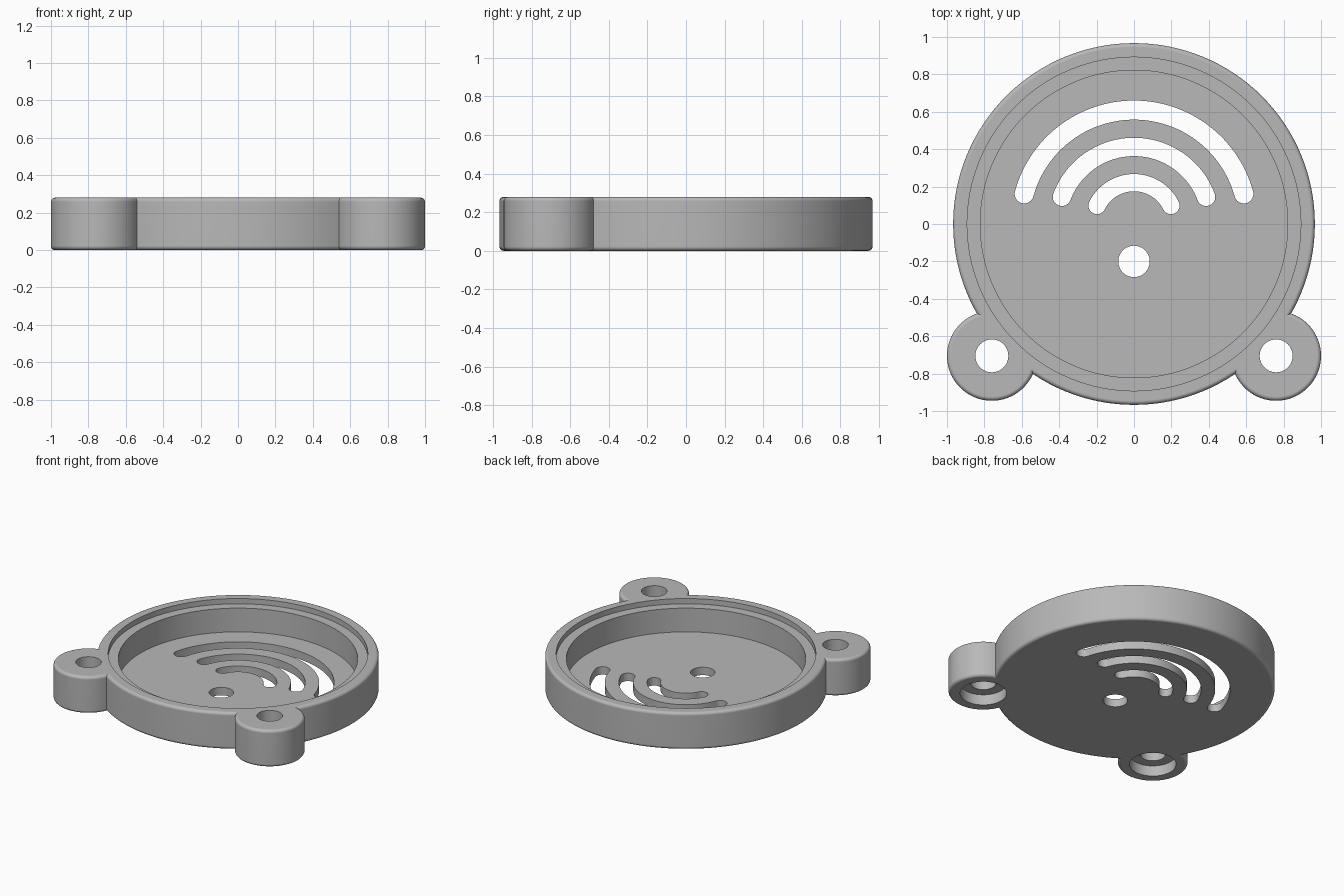
import bpy, bmesh, math
from math import cos, sin, pi

if "Cube" in bpy.data.objects:
    bpy.data.objects.remove(bpy.data.objects["Cube"], do_unlink=True)

HEIGHT = 0.28
FILLET = 0.022
FLOOR = 0.06
EAR = (0.76, -0.705)

grey = bpy.data.materials.new("matte grey")
grey.use_nodes = True
colour = (0.48, 0.48, 0.48, 1)
grey.diffuse_color = colour
grey.node_tree.nodes["Principled BSDF"].inputs["Base Color"].default_value = colour


def finish(bm, name):
    bmesh.ops.recalc_face_normals(bm, faces=bm.faces)
    mesh = bpy.data.meshes.new(name)
    bm.to_mesh(mesh)
    bm.free()
    mesh.materials.append(grey)
    obj = bpy.data.objects.new(name, mesh)
    bpy.context.collection.objects.link(obj)
    return obj


def stack(name, profile, centre=(0, 0), segments=128):
    """Closed round solid from (radius, z) rings, bottom to top."""
    bm = bmesh.new()
    rings = [[bm.verts.new((centre[0] + r * cos(2 * pi * i / segments),
                            centre[1] + r * sin(2 * pi * i / segments), z))
              for i in range(segments)] for r, z in profile]
    for low, high in zip(rings, rings[1:]):
        for i in range(segments):
            j = (i + 1) % segments
            bm.faces.new((low[i], low[j], high[j], high[i]))
    bm.faces.new(rings[0][::-1])
    bm.faces.new(rings[-1])
    return finish(bm, name)


def rounded(radius, steps=5):
    """Profile of a cylinder with both rims filleted."""
    arc = [(radius - FILLET * (1 - sin(a)), FILLET * (1 - cos(a)))
           for a in (pi / 2 * i / steps for i in range(steps + 1))]
    return arc + [(r, HEIGHT - z) for r, z in reversed(arc)]


def arc_slot(name, radius, half_width, start):
    """Curved prism with round ends, symmetric about the y axis."""
    end = pi - start
    def sweep(a, b, n):
        return [a + (b - a) * i / n for i in range(n + 1)]
    outline = [((radius + half_width) * cos(a), (radius + half_width) * sin(a))
               for a in sweep(start, end, 48)]
    for angle, inner_first in ((end, False), (start, True)):
        cx, cy = radius * cos(angle), radius * sin(angle)
        first = angle + pi if inner_first else angle
        outline += [(cx + half_width * cos(a), cy + half_width * sin(a))
                    for a in sweep(first, first + pi, 12)[1:-1]]
        if not inner_first:
            inner = radius - half_width
            outline += [(inner * cos(a), inner * sin(a)) for a in sweep(end, start, 48)]
    bm = bmesh.new()
    face = bm.faces.new([bm.verts.new((x, y, -0.1)) for x, y in outline])
    top = bmesh.ops.extrude_face_region(bm, geom=[face])["geom"]
    bmesh.ops.translate(bm, vec=(0, 0, 0.25),
                        verts=[v for v in top if isinstance(v, bmesh.types.BMVert)])
    return finish(bm, name)


def combine(target, tool, operation):
    mod = target.modifiers.new(operation.lower(), "BOOLEAN")
    mod.operation, mod.solver, mod.object = operation, "EXACT", tool
    bpy.context.view_layer.objects.active = target
    bpy.ops.object.modifier_apply(modifier=mod.name)
    bpy.data.objects.remove(tool, do_unlink=True)


# Round body with two mounting ears
body = stack("round_cover", rounded(0.967))
for side in (-1, 1):
    ear = stack("mounting_ear", rounded(0.24), (side * EAR[0], EAR[1]), 72)
    combine(body, ear, "UNION")

# Stepped cavity, open at the top
cavity = stack("cavity", [(0.822, FLOOR), (0.822, 0.24), (0.892, 0.24), (0.892, 0.4)])
combine(body, cavity, "DIFFERENCE")

# Screw holes with counterbores underneath
for side in (-1, 1):
    hole = stack("screw_hole", [(0.16, -0.1), (0.16, 0.08), (0.088, 0.08), (0.088, 0.4)],
                 (side * EAR[0], EAR[1]), 48)
    combine(body, hole, "DIFFERENCE")

# Small hole and three arc slots through the floor
combine(body, stack("floor_hole", [(0.084, -0.1), (0.084, 0.15)], (0, -0.2), 48), "DIFFERENCE")
for radius, half_width, degrees in ((0.221, 0.046, 26.5), (0.412, 0.049, 20.6), (0.609, 0.051, 15.3)):
    combine(body, arc_slot("arc_slot", radius, half_width, math.radians(degrees)), "DIFFERENCE")

# Smooth walls, crisp cut edges
bpy.ops.object.select_all(action="DESELECT")
body.select_set(True)
bpy.context.view_layer.objects.active = body
bpy.ops.object.shade_smooth_by_angle(angle=math.radians(30))
weighted = body.modifiers.new("flat_face_normals", "WEIGHTED_NORMAL")
weighted.keep_sharp = True
